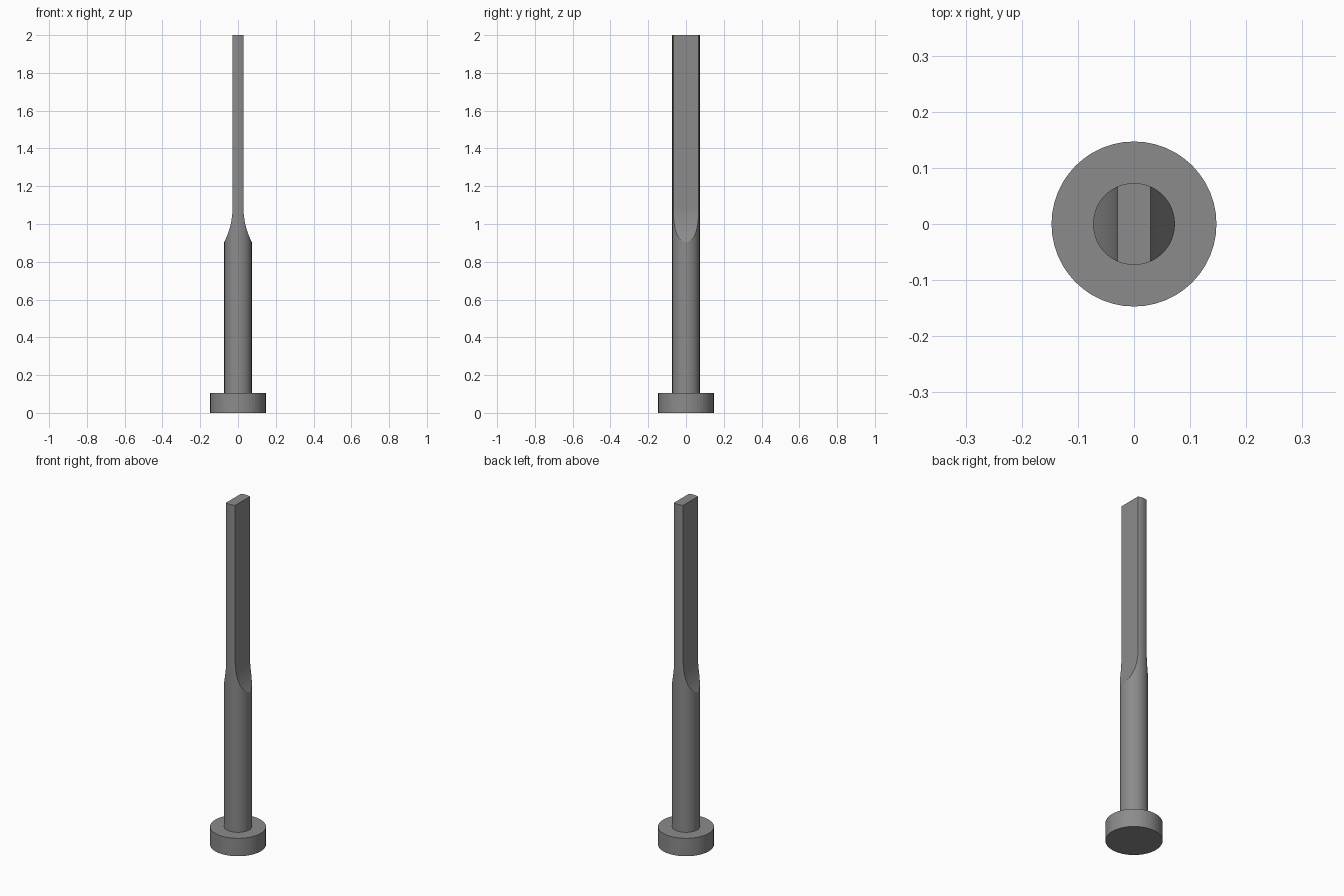
import bpy, bmesh, math

if "Cube" in bpy.data.objects:
    bpy.data.objects.remove(bpy.data.objects["Cube"])

HEAD_R, HEAD_H = 0.147, 0.104
SHAFT_R, TOP = 0.073, 2.0
HALF_T = 0.029              # half thickness of the blade
FILLET_R, FILLET_Z = 0.40, 1.087


def add_object(name, bm):
    bmesh.ops.recalc_face_normals(bm, faces=bm.faces)
    mesh = bpy.data.meshes.new(name)
    bm.to_mesh(mesh)
    bm.free()
    obj = bpy.data.objects.new(name, mesh)
    bpy.context.collection.objects.link(obj)
    return obj


# Round head and shaft, turned as one faceted solid
bm = bmesh.new()
profile = [(0, 0), (HEAD_R, 0), (HEAD_R, HEAD_H), (SHAFT_R, HEAD_H), (SHAFT_R, TOP), (0, TOP)]
verts = [bm.verts.new((r, 0, z)) for r, z in profile]
edges = [bm.edges.new(pair) for pair in zip(verts, verts[1:])]
bmesh.ops.spin(bm, geom=verts + edges, cent=(0, 0, 0), axis=(0, 0, 1),
               angle=math.tau, steps=48, use_merge=True)
bmesh.ops.remove_doubles(bm, verts=bm.verts, dist=1e-5)
pin = add_object("blade_pin", bm)

# Dark grey steel
steel = bpy.data.materials.new("dark_steel")
steel.diffuse_color = (0.26, 0.26, 0.26, 1)
steel.use_nodes = True
steel.node_tree.nodes["Principled BSDF"].inputs["Base Color"].default_value = steel.diffuse_color
pin.data.materials.append(steel)


def side_cutter(side):
    # Flat side with a concave run-out into the round shaft
    bm = bmesh.new()
    pts = [(0.3, TOP + 0.1), (HALF_T, TOP + 0.1)]
    for i in range(17):
        a = math.radians(36) * i / 16
        pts.append((HALF_T + FILLET_R * (1 - math.cos(a)), FILLET_Z - FILLET_R * math.sin(a)))
    pts.append((0.3, pts[-1][1]))
    face = bm.faces.new([bm.verts.new((side * x, -0.2, z)) for x, z in pts])
    ext = bmesh.ops.extrude_face_region(bm, geom=[face])
    moved = [v for v in ext["geom"] if isinstance(v, bmesh.types.BMVert)]
    bmesh.ops.translate(bm, verts=moved, vec=(0, 0.4, 0))
    cutter = add_object("side_cutter", bm)
    cutter.data.materials.append(steel)
    cutter.hide_render = True
    return cutter


# Cut both sides away to leave the blade
bpy.context.view_layer.objects.active = pin
for side in (-1, 1):
    cutter = side_cutter(side)
    mod = pin.modifiers.new("blade_cut", 'BOOLEAN')
    mod.operation, mod.solver, mod.object = 'DIFFERENCE', 'EXACT', cutter
    bpy.ops.object.modifier_apply(modifier=mod.name)
    bpy.data.objects.remove(cutter)
